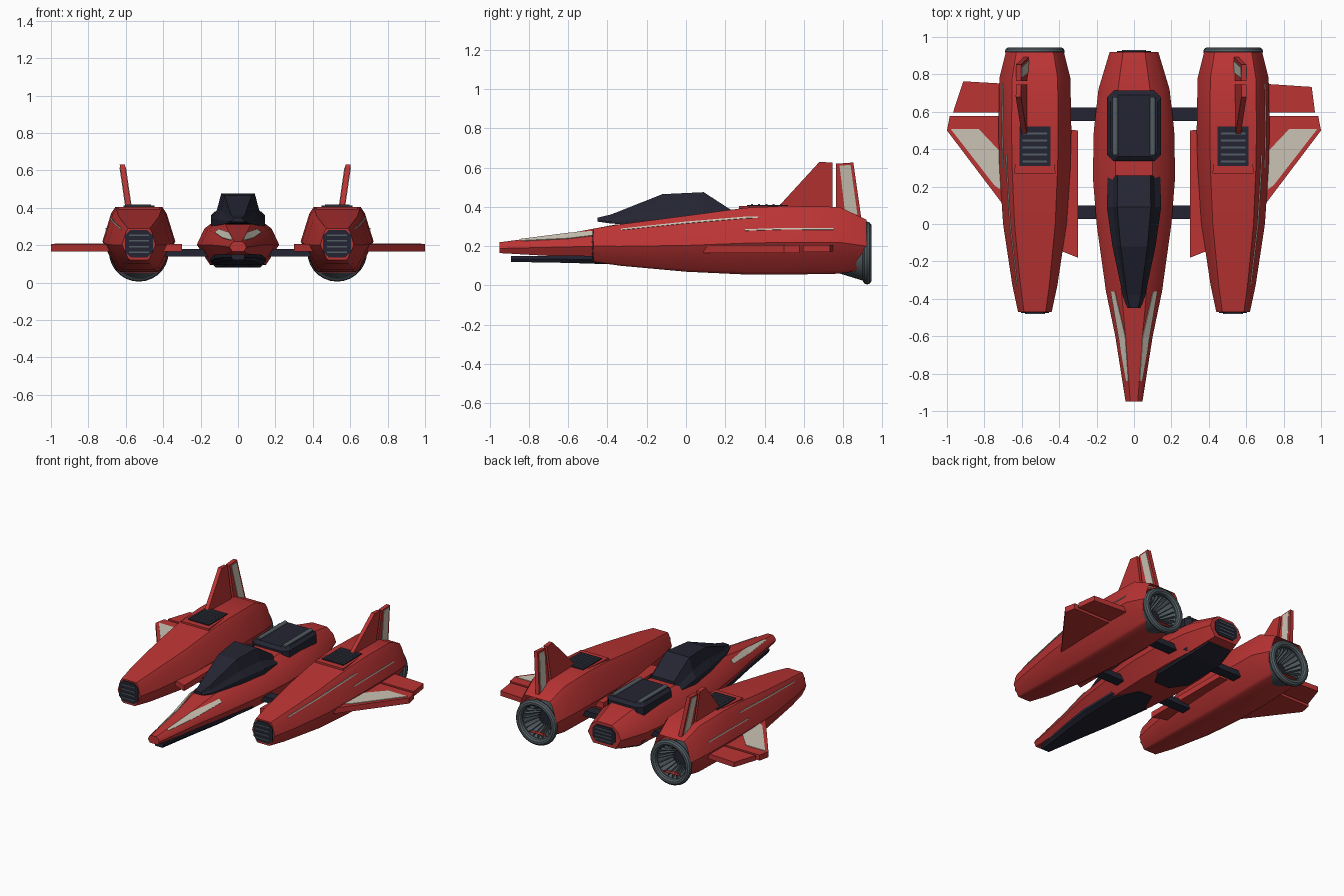
import bpy, bmesh, math
from mathutils import Vector

if "Cube" in bpy.data.objects:
    bpy.data.objects.remove(bpy.data.objects["Cube"])


def material(name, r, g, b):
    m = bpy.data.materials.new(name)
    m.use_nodes = True
    m.diffuse_color = (r, g, b, 1)
    m.node_tree.nodes["Principled BSDF"].inputs["Base Color"].default_value = (r, g, b, 1)
    return m


RED = material("red paint", 0.5, 0.034, 0.034)
DARK = material("dark panel", 0.017, 0.018, 0.032)
STEEL = material("blue grey steel", 0.085, 0.11, 0.125)
CREAM = material("cream paint", 0.6, 0.55, 0.46)


def build(name, verts, faces, mat, s=1, smooth=False):
    """Mesh object from points, mirrored in x when s is -1."""
    me = bpy.data.meshes.new(name)
    me.from_pydata([(s * x, y, z) for x, y, z in verts], [], faces)
    bm = bmesh.new()
    bm.from_mesh(me)
    bmesh.ops.recalc_face_normals(bm, faces=bm.faces)
    bm.to_mesh(me)
    bm.free()
    me.materials.append(mat)
    ob = bpy.data.objects.new(name, me)
    bpy.context.collection.objects.link(ob)
    if smooth:
        smooth_edges(ob)
    return ob


def smooth_edges(ob):
    bpy.ops.object.select_all(action='DESELECT')
    ob.select_set(True)
    bpy.context.view_layer.objects.active = ob
    bpy.ops.object.shade_smooth_by_angle(angle=math.radians(35))


def bridge(name, rings, mat, s=1, caps=(True, True), smooth=False):
    """Skin a list of equal closed rings."""
    n = len(rings[0])
    faces = [(k * n + i, k * n + (i + 1) % n, (k + 1) * n + (i + 1) % n, (k + 1) * n + i)
             for k in range(len(rings) - 1) for i in range(n)]
    if caps[0]:
        faces.append(tuple(range(n)))
    if caps[1]:
        faces.append(tuple(range((len(rings) - 1) * n, len(rings) * n)))
    return build(name, [p for r in rings for p in r], faces, mat, s, smooth)


def hull(name, stations, half, mat, cx=0, s=1, caps=(True, True), smooth=True):
    """Loft a symmetric half section along stations of (y, low, high, half width)."""
    section = half + [(-u, v) for u, v in reversed(half)]
    rings = [[(cx + u * w, y, lo + v * (hi - lo)) for u, v in section]
             for y, lo, hi, w in stations]
    return bridge(name, rings, mat, s, caps, smooth)


def stripe(name, stations, half, facet, marks, mat, cx=0, s=1):
    """Thin plate lying on one hull facet; marks are (y, start, end) across it."""
    verts = []
    for y, f0, f1 in marks:
        for a, b in zip(stations, stations[1:]):
            if a[0] <= y <= b[0]:
                t = (y - a[0]) / (b[0] - a[0])
                lo, hi, w = [a[i] + t * (b[i] - a[i]) for i in (1, 2, 3)]
                break
        for f in (f0, f1):
            u, v = Vector(half[facet]).lerp(Vector(half[facet + 1]), f)
            verts.append((cx + u * w, y, lo + v * (hi - lo)))
    faces = [(2 * k, 2 * k + 1, 2 * k + 3, 2 * k + 2) for k in range(len(marks) - 1)]
    ob = build(name, verts, faces, mat, s)
    mod = ob.modifiers.new("thickness", 'SOLIDIFY')
    mod.thickness, mod.offset = 0.009, 0
    return ob


def plan(name, pts, lo, hi, mat, s=1):
    return bridge(name, [[(x, y, z) for x, y in pts] for z in (lo, hi)], mat, s)


def box(name, x0, x1, y0, y1, z0, z1, mat, s=1):
    return plan(name, [(x0, y0), (x1, y0), (x1, y1), (x0, y1)], z0, z1, mat, s)


def chamfered(cx, cy, a, b, c):
    """Rectangle outline with cut corners."""
    return [(cx + sx * (a - p), cy + sy * (b - q)) for sx, sy, p, q in
            [(1, 1, 0, c), (1, 1, c, 0), (-1, 1, c, 0), (-1, 1, 0, c),
             (-1, -1, 0, c), (-1, -1, c, 0), (1, -1, c, 0), (1, -1, 0, c)]]


def end_grille(name, cx, y, cz, a, b, s, out):
    """Dark cut-corner plate with steel slats, facing along y."""
    pts = chamfered(cx, cz, a, b, 0.03)
    bridge(name, [[(x, yy, z) for x, z in pts] for yy in (y - out * 0.02, y + out * 0.006)], DARK, s)
    for k in range(4):
        z = cz + (k - 1.5) * b * 0.42
        box(name + "_slat", cx - a * .72, cx + a * .72, y, y + out * 0.01, z - .004, z + .004, STEEL, s)


# Central fuselage
BODY = [(-.95, .165, .22, .045), (-.6, .145, .265, .10), (-.36, .12, .31, .15), (0, .10, .335, .2),
        (.25, .095, .345, .22), (.5, .095, .35, .215), (.72, .10, .345, .19), (.92, .14, .30, .13)]
BODY_HALF = [(.45, 1), (.82, .77), (1, .43), (.68, 0)]
hull("fuselage", BODY, BODY_HALF, RED)
for s in (1, -1):
    stripe("nose_stripe", BODY, BODY_HALF, 0,
           [(-.84, 0, .5), (-.6, 0, 1), (-.36, .6, 1)], CREAM, 0, s)
end_grille("tail_grille", 0, .92, .22, .09, .06, 1, 1)

# Canopy
hull("canopy", [(-.45, .325, .345, .035), (-.38, .315, .362, .06), (-.12, .305, .465, .115),
                (.09, .30, .475, .145), (.26, .30, .365, .14)],
     [(.62, 1), (.78, .5), (1, .22), (1, 0)], DARK, smooth=False)

# Raised rear deck with two rods
bridge("rear_deck", [[(x, y, z) for x, y in chamfered(0, .525, a, b, .035)]
                     for z, a, b in [(.29, .145, .188), (.36, .145, .188), (.38, .125, .165)]], DARK)
for s in (1, -1):
    bpy.ops.mesh.primitive_cylinder_add(vertices=12, radius=.016, depth=.31,
                                        location=(s * .1, .525, .378), rotation=(math.pi / 2, 0, 0))
    rod = bpy.context.object
    rod.name = "deck_rod"
    rod.data.materials.append(STEEL)
    smooth_edges(rod)

# Dark keel plates
KEEL_HALF = [(1, 1), (1, .5), (.8, 0)]
hull("front_keel", [(-.89, .12, .15, .035), (-.6, .115, .152, .085), (-.36, .107, .15, .125),
                    (-.05, .095, .13, .15), (.12, .095, .12, .06)], KEEL_HALF, DARK, smooth=False)
hull("rear_keel", [(.28, .09, .13, .07), (.4, .08, .15, .15), (.7, .085, .17, .15),
                   (.86, .12, .18, .11)], KEEL_HALF, DARK, smooth=False)

# Struts joining fuselage and nacelles
for y in (.062, .588):
    box("strut", -.42, .42, y - .036, y + .036, .14, .18, DARK)

NACELLE = [(-.47, .12, .29, .09), (-.33, .10, .312, .12), (0, .07, .355, .17), (.3, .056, .395, .19),
           (.5, .055, .405, .195), (.78, .06, .40, .19), (.92, .08, .335, .155)]
NACELLE_HALF = [(.64, 1), (.76, .9), (1, .47), (.62, .04), (.5, 0)]
CX, CZ = .53, .165


def polar(r, a, y):
    return (CX + r * math.cos(a), y, CZ + r * math.sin(a))


for s in (1, -1):
    side = "left_" if s > 0 else "right_"
    hull(side + "nacelle", NACELLE, NACELLE_HALF, RED, CX, s, caps=(True, False))
    stripe(side + "upper_stripe", NACELLE, NACELLE_HALF, 1,
           [(-.33, .02, .1), (0, .02, .09), (.3, .08, .14), (.37, .1, .14)], CREAM, CX, s)
    stripe(side + "lower_stripe", NACELLE, NACELLE_HALF, 1,
           [(.3, .52, .57), (.5, .52, .57), (.75, .52, .57)], CREAM, CX, s)
    end_grille(side + "intake", CX, -.47, .208, .075, .073, s, -1)

    # Top vent
    plan(side + "vent_frame", [(.42, .27), (.64, .27), (.62, .53), (.44, .53)], .37, .404, RED, s)
    box(side + "vent", .447, .613, .31, .52, .38, .411, DARK, s)
    for k in range(5):
        y = .335 + k * .037
        box(side + "vent_slat", .465, .595, y - .005, y + .005, .40, .416, STEEL, s)

    # Exhaust nozzle: lip, cone, back plate and vanes
    bpy.ops.mesh.primitive_torus_add(major_radius=.137, minor_radius=.023, major_segments=28,
                                     minor_segments=10, location=(s * CX, .922, CZ),
                                     rotation=(math.pi / 2, 0, 0))
    lip = bpy.context.object
    lip.name = side + "nozzle_lip"
    lip.data.materials.append(STEEL)
    smooth_edges(lip)
    angles = [math.tau * k / 28 for k in range(28)]
    bridge(side + "nozzle_cone", [[polar(r, a, y) for a in angles] for r, y in
                                  [(.1, .77), (.14, .9), (.125, .93), (.115, .9), (.07, .80)]],
           STEEL, s, (False, False), True)
    bridge(side + "nozzle_core", [[polar(.075, a, y) for a in angles] for y in (.79, .805)], DARK, s)
    for k in range(20):
        a = math.tau * k / 20
        bridge(side + "nozzle_vane", [[polar(r, a + d / r, y) for r, y in
                                       [(.12, .91), (.072, .803), (.05, .803), (.097, .91)]]
                                      for d in (-.0025, .0025)], STEEL, s)

    # Outer wing, flap and inner strake
    plan(side + "wing", [(.69, .09), (1, .5), (.985, .577), (.69, .577)], .165, .205, RED, s)
    plan(side + "wing_panel", [(.69, .17), (.745, .205), (.98, .508), (.83, .508), (.69, .36)],
         .2, .209, CREAM, s)
    tip = (.95, .733) if s > 0 else (.913, .763)
    plan(side + "flap", [(.69, .595), (.968, .595), tip, (.69, .75)], .17, .205, RED, s)
    plan(side + "strake", [(.40, -.14), (.30, -.18), (.30, .5), (.40, .51)], .165, .205, RED, s)

    # Leaning tail fin and rudder with painted panel
    def blade(name, pts, t, mat):
        bridge(side + name, [[(.57 - s * .015 + (z - .4) * .145 + d, y, z) for y, z in pts]
                             for d in (-t, t)], mat, s)

    blade("fin", [(.46, .39), (.68, .63), (.745, .625), (.745, .37)], .014, RED)
    blade("rudder", [(.765, .62), (.852, .626), (.893, .34), (.765, .37)], .014, RED)
    blade("rudder_panel", [(.782, .61), (.838, .614), (.873, .36), (.81, .37)], .0175, CREAM)
